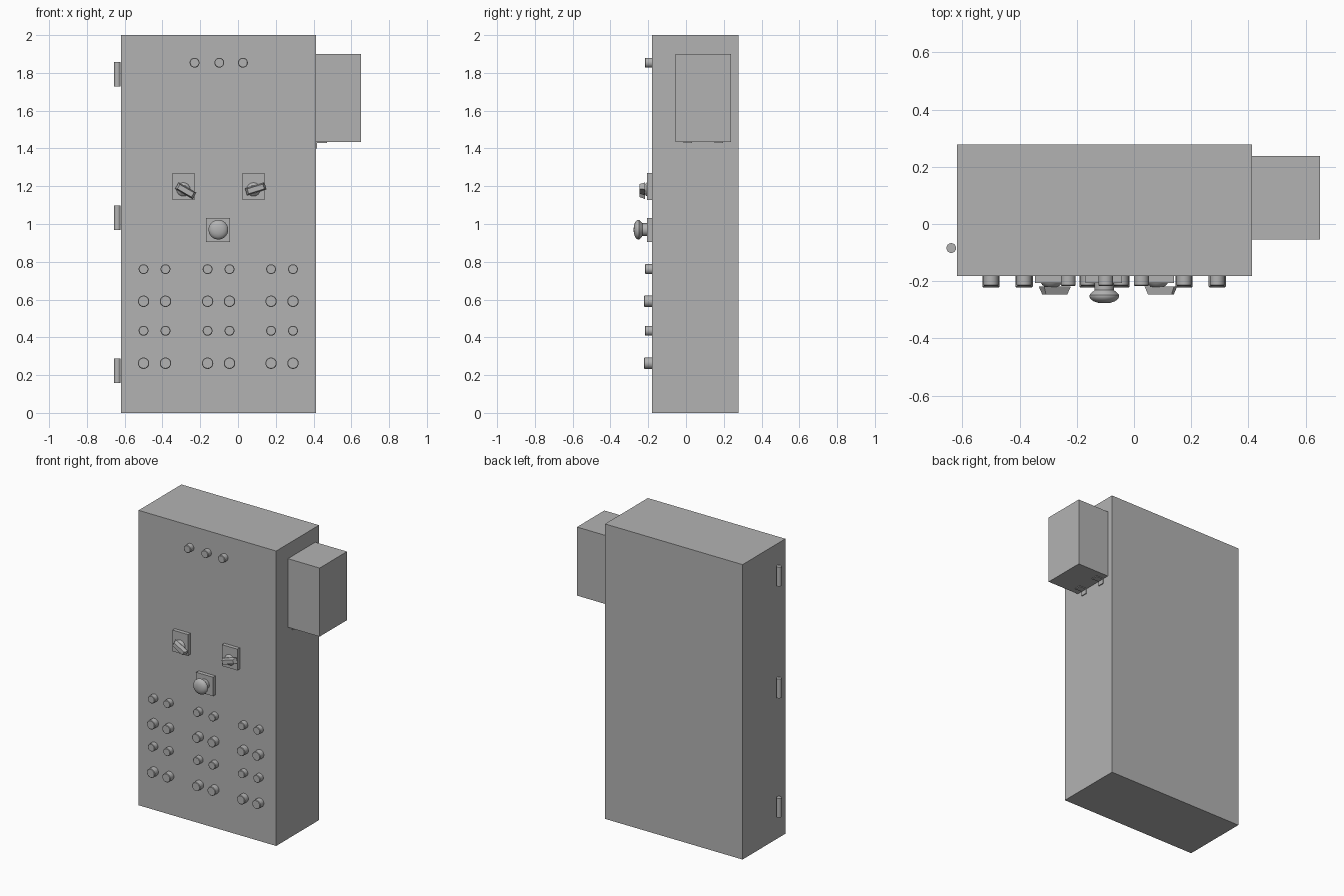
import bpy, bmesh, math
from mathutils import Matrix

cube = bpy.data.objects.get("Cube")
if cube:
    bpy.data.objects.remove(cube, do_unlink=True)

grey = bpy.data.materials.new("plain_grey")
grey.use_nodes = True
COLOUR = (0.45, 0.45, 0.45, 1)
grey.diffuse_color = COLOUR
grey.node_tree.nodes["Principled BSDF"].inputs["Base Color"].default_value = COLOUR

FRONT = -0.181      # door plane


def finish(name, bm, smooth=False):
    bmesh.ops.recalc_face_normals(bm, faces=bm.faces)
    mesh = bpy.data.meshes.new(name)
    bm.to_mesh(mesh)
    bm.free()
    mesh.materials.append(grey)
    ob = bpy.data.objects.new(name, mesh)
    bpy.context.collection.objects.link(ob)
    if smooth:
        bpy.ops.object.select_all(action='DESELECT')
        ob.select_set(True)
        bpy.context.view_layer.objects.active = ob
        bpy.ops.object.shade_smooth_by_angle(angle=math.radians(35))
    return ob


def box(name, x, y, z):
    bm = bmesh.new()
    size = [b - a for a, b in (x, y, z)]
    mid = [(a + b) / 2 for a, b in (x, y, z)]
    bmesh.ops.create_cube(bm, size=1, matrix=Matrix.Translation(mid) @ Matrix.Diagonal((*size, 1)))
    return finish(name, bm)


def lathe(name, origin, profile, axis='Y', steps=32):
    """Turn (radius, distance) points about the outward door axis or the vertical."""
    bm = bmesh.new()
    rings = []
    for r, d in profile:
        ring = []
        for i in range(steps):
            a = math.tau * i / steps
            u, v = r * math.cos(a), r * math.sin(a)
            ring.append(bm.verts.new((u, -d, v) if axis == 'Y' else (u, v, d)))
        rings.append(ring)
    for lo, hi in zip(rings, rings[1:]):
        for i in range(steps):
            j = (i + 1) % steps
            bm.faces.new((lo[i], lo[j], hi[j], hi[i]))
    bm.faces.new(rings[0])
    bm.faces.new(rings[-1])
    ob = finish(name, bm, True)
    ob.location = origin
    return ob


# Cabinet and the side box
box("cabinet", (-0.619, 0.413), (FRONT, 0.278), (0, 2))
box("side_box", (0.413, 0.651), (-0.055, 0.238), (1.435, 1.9))

# Angle brackets under the side box
for i, y in enumerate((0.01, 0.174)):
    box(f"bracket_wall_{i}", (0.413, 0.419), (y - 0.022, y + 0.022), (1.4, 1.435))
    box(f"bracket_shelf_{i}", (0.413, 0.471), (y - 0.022, y + 0.022), (1.43, 1.436))

# Hinge barrels
for i, z in enumerate((0.159, 0.968, 1.727)):
    lathe(f"hinge_{i}", (-0.639, -0.084, z), [(0.017, 0), (0.017, 0.13)], 'Z', 24)


def button(name, x, z, r, depth):
    lathe(name, (x, FRONT, z), [(r, 0), (r, depth - 0.003), (r - 0.003, depth)])


# Indicator lamps
for i, x in enumerate((-0.23, -0.099, 0.026)):
    button(f"lamp_{i}", x, 1.854, 0.026, 0.036)

# Push buttons in three paired columns
for row, (z, r, depth) in enumerate([(0.761, 0.026, 0.036), (0.591, 0.03, 0.041),
                                     (0.435, 0.026, 0.036), (0.263, 0.03, 0.041)]):
    for col, x in enumerate((-0.442, -0.103, 0.233)):
        for side in (-1, 1):
            button(f"button_{row}_{col}_{'right' if side < 0 else 'left'}",
                   x + side * 0.058, z, r, depth)

# Rotary switches: plate, collar and tapered handle
for name, x, angle in (("right_switch", -0.289, 30), ("left_switch", 0.082, -17)):
    box(name + "_plate", (x - 0.058, x + 0.058), (FRONT - 0.026, FRONT), (1.127, 1.271))
    lathe(name + "_collar", (x, FRONT - 0.026, 1.183), [(0.036, 0), (0.032, 0.006), (0.022, 0.013)])
    bm = bmesh.new()
    bmesh.ops.create_cube(bm, size=1, matrix=Matrix.Diagonal((0.108, 0.028, 0.038, 1)))
    for v in bm.verts:
        if v.co.y < 0:
            v.co.x *= 0.8
            v.co.z *= 0.7
    handle = finish(name + "_handle", bm)
    handle.location = (x + 0.012, FRONT - 0.051, 1.183 - 0.007 * (1 if angle > 0 else -0.4))
    handle.rotation_euler.y = math.radians(angle)

# Emergency stop: plate, stem and mushroom head
box("stop_plate", (-0.169, -0.042), (FRONT - 0.026, FRONT), (0.904, 1.032))
lathe("stop_button", (-0.104, FRONT - 0.026, 0.97),
      [(0.034, 0), (0.034, 0.024), (0.048, 0.037), (0.052, 0.042), (0.052, 0.047),
       (0.048, 0.055), (0.038, 0.063), (0.024, 0.068), (0.009, 0.07)])
